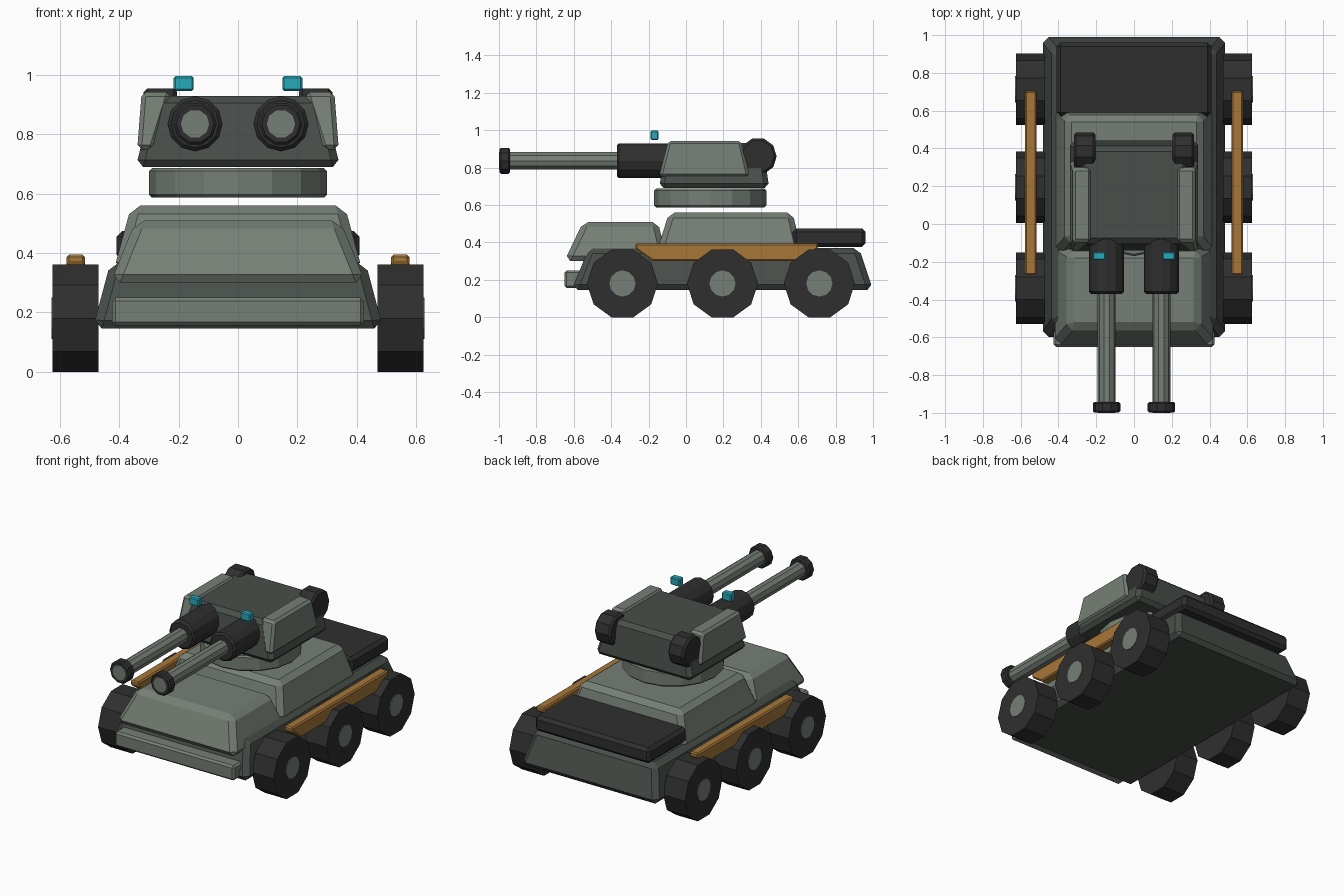
import bpy, bmesh
from math import cos, sin, tau

cube = bpy.data.objects.get("Cube")
if cube:
    bpy.data.objects.remove(cube, do_unlink=True)


def material(name, rgb):
    m = bpy.data.materials.new(name)
    m.use_nodes = True
    m.diffuse_color = (*rgb, 1)
    m.node_tree.nodes["Principled BSDF"].inputs["Base Color"].default_value = (*rgb, 1)
    return m


LIGHT = material("light grey green", (0.18, 0.21, 0.18))
DARK = material("dark grey green", (0.065, 0.077, 0.067))
BLACK = material("charcoal", (0.028, 0.028, 0.029))
ORANGE = material("ochre", (0.38, 0.18, 0.04))
CYAN = material("cyan glass", (0.02, 0.4, 0.5))


def loft(name, mat, ring_a, ring_b, bevel=0.0):
    """Closed solid between two matching rings of points."""
    bm = bmesh.new()
    a = [bm.verts.new(p) for p in ring_a]
    b = [bm.verts.new(p) for p in ring_b]
    bm.faces.new(a)
    bm.faces.new(b)
    for i in range(len(a)):
        j = (i + 1) % len(a)
        bm.faces.new((a[i], a[j], b[j], b[i]))
    bmesh.ops.recalc_face_normals(bm, faces=bm.faces)
    mesh = bpy.data.meshes.new(name)
    bm.to_mesh(mesh)
    bm.free()
    mesh.materials.append(mat)
    ob = bpy.data.objects.new(name, mesh)
    bpy.context.collection.objects.link(ob)
    if bevel:
        mod = ob.modifiers.new("edge chamfer", "BEVEL")
        mod.width, mod.segments = bevel, 1
        mod.limit_method, mod.angle_limit = "ANGLE", 0.7
    return ob


def block(name, mat, bottom, top, bevel=0.0):
    """Tapered box; each end is (x0, x1, y0, y1, z)."""
    def ring(x0, x1, y0, y1, z):
        return [(x0, y0, z), (x1, y0, z), (x1, y1, z), (x0, y1, z)]
    return loft(name, mat, ring(*bottom), ring(*top), bevel)


def prism(name, mat, axis, pts, start, end, bevel=0.0):
    """Extrude a 2D outline along the x, y or z axis (0, 1, 2)."""
    def ring(t):
        return [(*p[:axis], t, *p[axis:]) for p in pts]
    return loft(name, mat, ring(start), ring(end), bevel)


def drum(name, mat, axis, centre, radius, start, end, sides, bevel=0.0):
    pts = [(centre[0] + radius * cos(tau * i / sides),
            centre[1] + radius * sin(tau * i / sides)) for i in range(sides)]
    return prism(name, mat, axis, pts, start, end, bevel)


# Hull, superstructure and bumper
block("hull", DARK, (-.49, .49, -.61, 1.0, .145), (-.43, .43, -.52, .925, .37), .03)
block("front_plate", LIGHT, (-.43, .43, -.65, -.10, .30), (-.345, .345, -.55, -.15, .51), .03)
block("superstructure", LIGHT, (-.42, .42, -.16, .62, .34), (-.36, .36, -.09, .57, .56), .03)
block("bumper", LIGHT, (-.425, .425, -.65, -.55, .155), (-.425, .425, -.65, -.55, .25), .012)
block("engine_deck", BLACK, (-.41, .41, .57, .96, .375), (-.41, .41, .57, .96, .475), .02)

# Turret
drum("turret_ring", LIGHT, 2, (0, .13), .3, .587, .687, 16, .01)
block("turret_body", DARK, (-.345, .345, -.145, .445, .69), (-.285, .285, -.10, .41, .93), .025)

for side, s in (("left", 1), ("right", -1)):
    # Turret cheeks, rear pods and sights
    block(side + "_cheek_plate", LIGHT, (s * .285, s * .34, -.145, .34, .75),
          (s * .225, s * .325, -.095, .295, .943), .015)
    drum(side + "_rear_pod", BLACK, 0, (.385, .86), .1, s * .205, s * .318, 10, .012)
    block(side + "_sight", CYAN, (s * .15, s * .217, -.19, -.147, .947),
          (s * .15, s * .217, -.19, -.147, .997), .006)

    # Twin guns
    gun = (s * .145, .836)
    drum(side + "_gun_sleeve", BLACK, 1, gun, .093, -.37, -.06, 12, .012)
    drum(side + "_barrel", LIGHT, 1, gun, .048, -1.0, -.3, 10)
    drum(side + "_muzzle", BLACK, 1, gun, .073, -.998, -.942, 10, .008)

    # Running gear
    for place, y in (("front", -.34), ("middle", .195), ("rear", .713)):
        drum(f"{side}_{place}_wheel", BLACK, 0, (y, .18), .19, s * .47, s * .625, 10)
        drum(f"{side}_{place}_hub", LIGHT, 0, (y, .18), .07, s * .5, s * .63, 12)

    # Side skirt with a thicker upper rail
    skirt = [(-.27, .395), (.705, .395), (.705, .365), (.6, .3), (-.18, .3), (-.27, .365)]
    prism(side + "_side_skirt", ORANGE, 0, skirt, s * .517, s * .578, .008)
